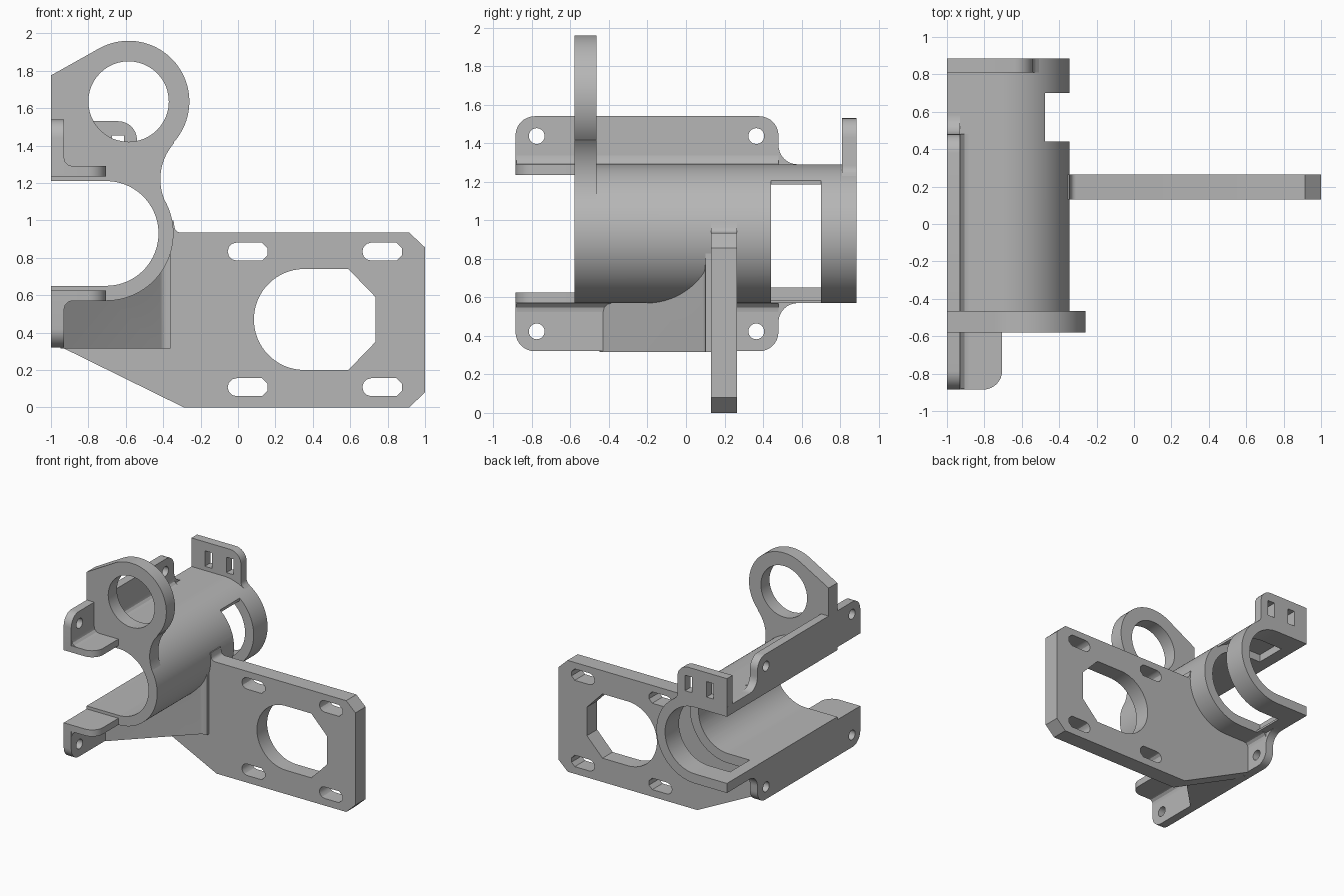
import bpy, bmesh
from math import cos, sin, tan, radians, pi
from mathutils import Vector

if "Cube" in bpy.data.objects:
    bpy.data.objects.remove(bpy.data.objects["Cube"])

grey = bpy.data.materials.new("plain_grey")
grey.use_nodes = True
grey.diffuse_color = (0.47, 0.47, 0.47, 1)
grey.node_tree.nodes["Principled BSDF"].inputs["Base Color"].default_value = grey.diffuse_color

AXIS_X, AXIS_Z = -0.705, 0.93     # centre line of the half tube
R_OUT, R_IN, R_MID = 0.36, 0.28, 0.32
FRONT, BACK = -0.58, 0.885


def arc(cx, cy, r, a0, a1, n=32):
    """Points along an arc, angles in degrees."""
    return [(cx + r * cos(radians(a0 + (a1 - a0) * i / n)),
             cy + r * sin(radians(a0 + (a1 - a0) * i / n))) for i in range(n + 1)]


def rounded(corners):
    """Outline from corners (u, v) or (u, v, radius); rounds convex and concave corners."""
    out = []
    for i, c in enumerate(corners):
        p = Vector(c[:2])
        if len(c) == 2:
            out.append(p)
            continue
        a = (Vector(corners[i - 1][:2]) - p).normalized()
        b = (Vector(corners[(i + 1) % len(corners)][:2]) - p).normalized()
        half = a.angle(b) / 2
        mid = p + (a + b).normalized() * c[2] / sin(half)
        start = p + a * c[2] / tan(half) - mid
        end = p + b * c[2] / tan(half) - mid
        n = max(3, int(c[2] * 80))
        sweep = pi - 2 * half
        for k in range(n + 1):
            t = k / n
            out.append(mid + (start * sin((1 - t) * sweep) + end * sin(t * sweep)) / sin(sweep))
    return out


def extrude(name, loops, lo, hi, axis):
    """Solid from an outline and its hole loops, extruded along an axis."""
    curve = bpy.data.curves.new(name, "CURVE")
    curve.dimensions, curve.fill_mode = "2D", "BOTH"
    curve.extrude = (hi - lo) / 2
    for loop in loops:
        spline = curve.splines.new("POLY")
        spline.points.add(len(loop) - 1)
        for point, p in zip(spline.points, loop):
            point.co = (p[0], p[1], 0, 1)
        spline.use_cyclic_u = True
    temp = bpy.data.objects.new(name + "_outline", curve)
    mesh = bpy.data.meshes.new_from_object(temp)
    bpy.data.objects.remove(temp)
    bm = bmesh.new()
    bm.from_mesh(mesh)
    for v in bm.verts:
        u, w, d = v.co.x, v.co.y, v.co.z + (lo + hi) / 2
        v.co = {"x": (d, u, w), "y": (u, d, w), "z": (u, w, d)}[axis]
    bmesh.ops.remove_doubles(bm, verts=bm.verts, dist=1e-5)
    bmesh.ops.recalc_face_normals(bm, faces=bm.faces)
    bm.to_mesh(mesh)
    bm.free()
    mesh.name = name
    mesh.materials.clear()
    mesh.materials.append(grey)
    ob = bpy.data.objects.new(name, mesh)
    bpy.context.collection.objects.link(ob)
    return ob


def cut(ob, cutter):
    """Subtract a cutter, then discard it."""
    mod = ob.modifiers.new("cut", "BOOLEAN")
    mod.operation, mod.solver, mod.object = "DIFFERENCE", "EXACT", cutter
    cutter.hide_render = True
    bpy.context.view_layer.objects.active = ob
    bpy.ops.object.modifier_apply(modifier=mod.name)
    bpy.data.objects.remove(cutter)


def u_shape(r, left):
    """Solid U outline, open end towards -x."""
    return [(left, AXIS_Z - r)] + arc(AXIS_X, AXIS_Z, r, -90, 90, 48) + [(left, AXIS_Z + r)]


def flip(loop):
    """Mirror an outline above and below the tube centre line."""
    return [(c[0], 2 * AXIS_Z - c[1], *c[2:]) for c in loop]


parts = []

# Half tube with straight lips
wall = u_shape(R_OUT, -1) + u_shape(R_IN, -1)[::-1]
tube = extrude("half_tube", [wall], FRONT, BACK, "y")
cut(tube, extrude("groove_cutter", [u_shape(0.343, -0.9)], 0.44, 0.70, "y"))
window = [(-0.475, 1.4), (-0.2, 1.4), (-0.2, 0.5), (-0.87, 0.5), (-0.87, 0.75), (-0.475, 0.75)]
cut(tube, extrude("window_cutter", [window], 0.44, 0.70, "y"))
parts.append(tube)

# Front plate with a large eye, blended into the tube
eye = ([(-1, 1.25), (-1, 1.775)] + arc(-0.585, 1.635, 0.325, 120, -42, 48)
       + arc(-0.125, 1.22, 0.29, 138, 206.6, 24)
       + arc(AXIS_X, AXIS_Z, R_MID, 26.6, 90, 24))
eye_hole = arc(-0.585, 1.635, 0.215, 0, 352.5, 47)
parts.append(extrude("eye_plate", [eye, eye_hole], FRONT, -0.465, "y"))

# Mounting plate with slots and a D-shaped opening
outline = rounded([(-0.37, 1.0), (-0.345, 1.0), (-0.335, 0.935, 0.03), (0.915, 0.935), (1, 0.855),
                   (1, 0.08), (0.915, 0), (-0.29, 0), (-0.93, 0.315), (-0.96, 0.33), (-0.96, 0.61)])
outline += arc(AXIS_X, AXIS_Z, R_MID, -90, 0)
opening = rounded([(0.085, 0.20, 0.2699), (0.59, 0.20), (0.735, 0.35),
                   (0.735, 0.59), (0.59, 0.74), (0.085, 0.74, 0.2699)])
loops = [outline, opening]
for x0 in (-0.055, 0.665):
    for z0 in (0.06, 0.785):
        x1, z1, c = x0 + 0.213, z0 + 0.096, 0.03
        loops.append(rounded([(x0, z0, 0.0475), (x1 - c, z0), (x1, z0 + c),
                              (x1, z1 - c), (x1 - c, z1), (x0, z1, 0.0475)]))
parts.append(extrude("mounting_plate", loops, 0.13, 0.265, "y"))

# Diagonal gusset under the tube
gusset = extrude("gusset", [rounded([(-0.95, -0.45), (-0.40, 0.10, 0.04), (-0.36, 0.10),
                                     (-0.36, 0.20), (-0.95, 0.20)])], 0.315, AXIS_Z, "z")
cut(gusset, extrude("gusset_cutter", [u_shape(R_MID, -1.2)], -1, 1, "y"))
parts.append(gusset)

# Clamp flanges, upper and lower
flange = [(-0.885, 1.235), (-0.885, 1.54, 0.1), (0.48, 1.54, 0.1), (0.48, 1.29, 0.1),
          (0.60, 1.29), (0.60, 1.26), (FRONT, 1.26), (FRONT, 1.235)]
bolt_holes = [arc(y, 1.437, 0.041, 0, 345, 23) for y in (-0.775, 0.365)]
foot = rounded([(-1, -0.885), (-0.705, -0.885, 0.1), (-0.705, FRONT), (-1, FRONT)])
fillet = [(-0.94, 1.28), (-0.87, 1.28), (-0.87, 1.29), (-0.93, 1.29, 0.045),
          (-0.93, 1.345), (-0.94, 1.345)]
for side, turn in (("upper", list), ("lower", flip)):
    parts.append(extrude(side + "_flange", [rounded(turn(flange))] + [turn(h) for h in bolt_holes],
                         -1, -0.93, "x"))
    z0, z1 = sorted(p[1] for p in turn([(0, 1.235), (0, 1.29)]))
    parts.append(extrude(side + "_flange_foot", [foot], z0, z1, "z"))
    parts.append(extrude(side + "_flange_fillet", [rounded(turn(fillet))], -0.88, 0.48, "y"))

# Rear tab with two strap slots
tab = rounded([(-1, 1.25), (-1, 1.53), (-0.54, 1.53, 0.1), (-0.54, 1.26, 0.05),
               (-0.45, 1.18), (-0.52, 1.16), (-0.7, 1.25)])
slots = [[(x, 1.325), (x + 0.065, 1.325), (x + 0.065, 1.455), (x, 1.455)] for x in (-0.675, -0.875)]
parts.append(extrude("rear_tab", [tab] + slots, 0.81, BACK, "y"))

# Smooth curved walls, keep hard edges
bpy.ops.object.select_all(action="DESELECT")
for ob in parts:
    ob.select_set(True)
bpy.context.view_layer.objects.active = tube
bpy.ops.object.shade_smooth_by_angle(angle=radians(30))
